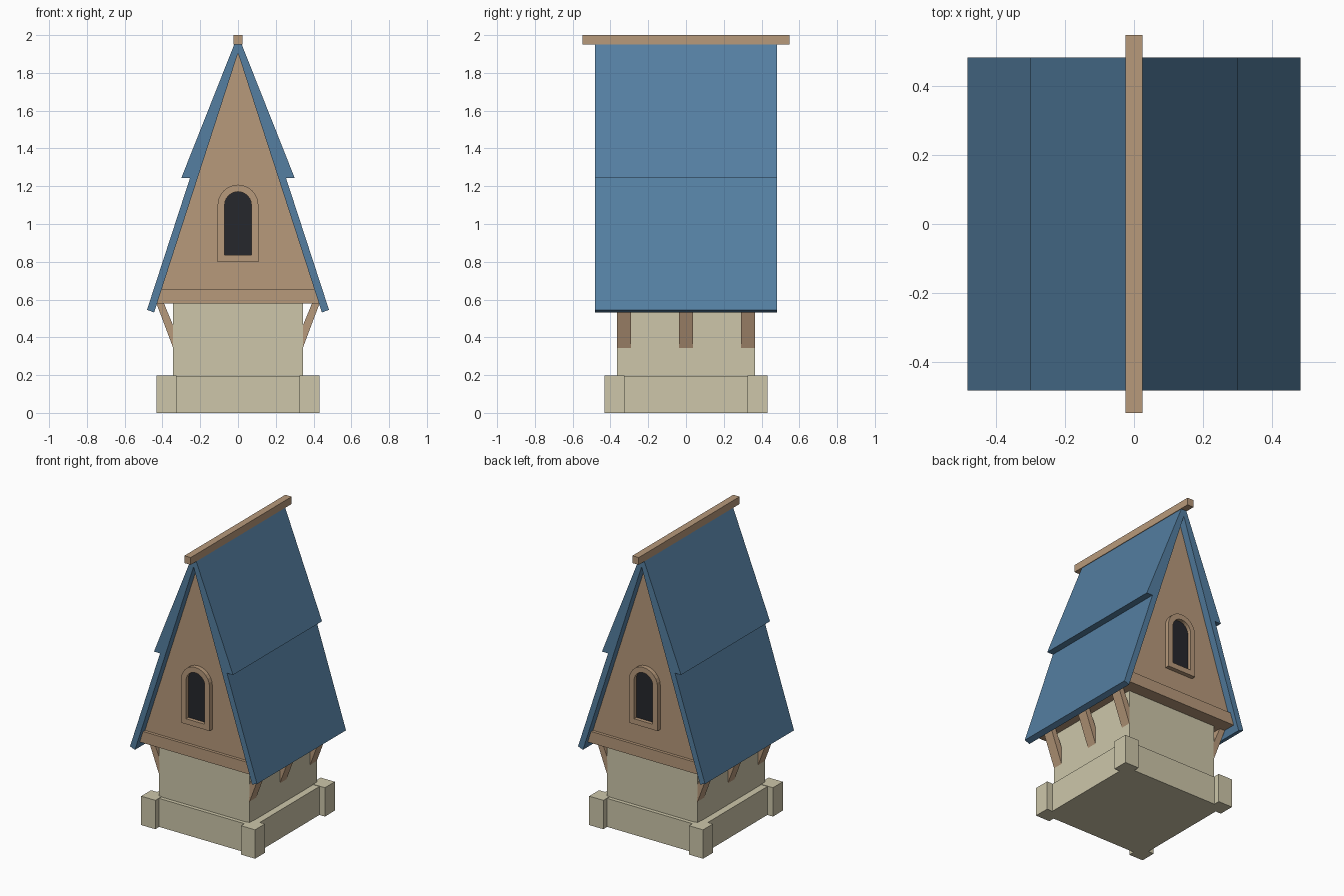
import bpy, bmesh, math

if "Cube" in bpy.data.objects:
    bpy.data.objects.remove(bpy.data.objects["Cube"])


def material(name, rgb):
    m = bpy.data.materials.new(name)
    m.diffuse_color = (*[(c / 255) ** 2.2 for c in rgb], 1)
    m.use_nodes = True
    m.node_tree.nodes["Principled BSDF"].inputs["Base Color"].default_value = m.diffuse_color
    return m


STONE = material("stone", (204, 197, 168))
WOOD = material("wood", (182, 152, 122))
TILE = material("roof_blue", (85, 126, 160))
DARK = material("window_dark", (42, 43, 48))


def extrude_xz(name, outline, y0, y1, mat):
    """Extrude a closed outline in the xz plane from y0 to y1."""
    bm = bmesh.new()
    face = bm.faces.new([bm.verts.new((x, y0, z)) for x, z in outline])
    new = bmesh.ops.extrude_face_region(bm, geom=[face])["geom"]
    moved = [v for v in new if isinstance(v, bmesh.types.BMVert)]
    bmesh.ops.translate(bm, verts=moved, vec=(0, y1 - y0, 0))
    bmesh.ops.recalc_face_normals(bm, faces=bm.faces)
    mesh = bpy.data.meshes.new(name)
    bm.to_mesh(mesh)
    bm.free()
    mesh.materials.append(mat)
    ob = bpy.data.objects.new(name, mesh)
    bpy.context.collection.objects.link(ob)
    return ob


def box(name, x0, x1, y0, y1, z0, z1, mat):
    return extrude_xz(name, [(x0, z0), (x1, z0), (x1, z1), (x0, z1)], y0, y1, mat)


def mirror(ob, *axes):
    mod = ob.modifiers.new("mirror", "MIRROR")
    mod.use_axis = [a in axes for a in "xyz"]
    mod.use_mirror_merge = False


def arch(half, z_bottom, z_spring, steps=12):
    """Round-headed outline, counter-clockwise from bottom left."""
    head = [(half * math.cos(math.pi * i / steps), z_spring + half * math.sin(math.pi * i / steps))
            for i in range(steps + 1)]
    return [(-half, z_bottom), (half, z_bottom)] + head


# Stone base: plinth, corner posts and walls
box("plinth", -0.39, 0.39, -0.39, 0.39, 0, 0.195, STONE)
mirror(box("corner_post", 0.325, 0.432, 0.325, 0.432, 0, 0.198, STONE), "x", "y")
box("walls", -0.343, 0.343, -0.364, 0.364, 0.19, 0.585, STONE)

# Timber upper storey and floor beam
extrude_xz("gable_body", [(-0.432, 0.58), (0.432, 0.58), (0, 1.91)], -0.432, 0.432, WOOD)
extrude_xz("floor_beam", [(-0.433, 0.578), (0.433, 0.578), (0.408, 0.657), (-0.408, 0.657)],
           -0.452, 0.452, WOOD)

# Slanted eave braces
for i, y in enumerate((-0.328, 0, 0.328)):
    brace = extrude_xz(f"brace_{i}", [(0.34, 0.335), (0.34, 0.455), (0.392, 0.58), (0.432, 0.58)],
                       y - 0.036, y + 0.036, WOOD)
    mirror(brace, "x")

# Two-tier roof as one stepped chevron profile
half = [(0.444, 0.532), (0.482, 0.545), (0.254, 1.244), (0.30, 1.244), (0.02, 1.95)]
outline = [(0, 1.905)] + half + [(-x, z) for x, z in reversed(half)]
extrude_xz("roof", outline, -0.482, 0.482, TILE)
box("ridge_beam", -0.024, 0.024, -0.547, 0.547, 1.95, 2.0, WOOD)

# Arched windows at front and back: hollow frame with dark pane
outer, inner = arch(0.108, 0.80, 1.10), arch(0.071, 0.837, 1.10)
bm = bmesh.new()
rings = [[bm.verts.new((x, y, z)) for x, z in ring]
         for ring, y in ((outer, -0.43), (outer, -0.462), (inner, -0.462), (inner, -0.43))]
n = len(outer)
for a, b in zip(rings, rings[1:] + rings[:1]):
    for i in range(n):
        bm.faces.new((a[i], a[(i + 1) % n], b[(i + 1) % n], b[i]))
bmesh.ops.recalc_face_normals(bm, faces=bm.faces)
mesh = bpy.data.meshes.new("window_frame")
bm.to_mesh(mesh)
bm.free()
mesh.materials.append(WOOD)
frame = bpy.data.objects.new("window_frame", mesh)
bpy.context.collection.objects.link(frame)
mirror(frame, "y")
mirror(extrude_xz("window_pane", inner, -0.437, -0.425, DARK), "y")
